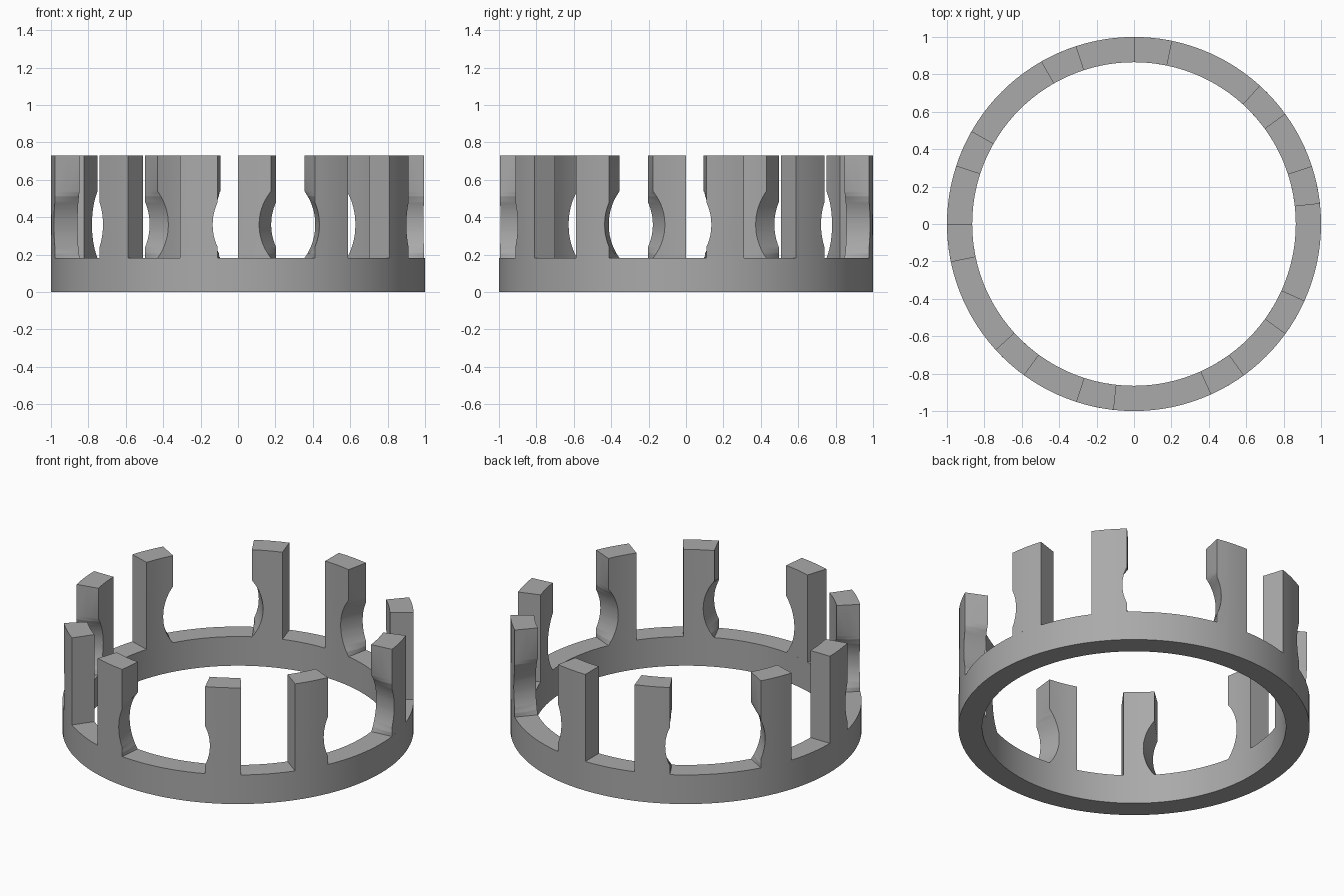
import bpy, bmesh, math

if "Cube" in bpy.data.objects:
    bpy.data.objects.remove(bpy.data.objects["Cube"])

R_OUT, R_IN = 1.0, 0.865            # ring radii
BASE_H, TOP_H = 0.183, 0.73         # ring height, post height
POCKET_Z, POCKET_R = 0.36, 0.289    # round pocket bored radially between posts
NEAR, FAR = math.radians(15.25), math.radians(27.0)  # post edges either side of a pocket

steel = bpy.data.materials.new("grey_metal")
steel.diffuse_color = (0.4, 0.4, 0.4, 1)
steel.use_nodes = True
steel.node_tree.nodes["Principled BSDF"].inputs["Base Color"].default_value = steel.diffuse_color


def finish(bm, name):
    bmesh.ops.recalc_face_normals(bm, faces=bm.faces[:])
    mesh = bpy.data.meshes.new(name)
    bm.to_mesh(mesh)
    bm.free()
    mesh.materials.append(steel)
    obj = bpy.data.objects.new(name, mesh)
    bpy.context.collection.objects.link(obj)
    bpy.ops.object.select_all(action='DESELECT')
    obj.select_set(True)
    bpy.context.view_layer.objects.active = obj
    bpy.ops.object.shade_smooth_by_angle(angle=math.radians(30))
    return obj


# Base ring: a rectangular section swept round the axis
def base_ring(n=120):
    bm = bmesh.new()
    section = [(R_OUT, 0), (R_OUT, BASE_H), (R_IN, BASE_H), (R_IN, 0)]
    loops = []
    for i in range(n):
        a = math.tau * i / n
        loops.append([bm.verts.new((r * math.cos(a), r * math.sin(a), z)) for r, z in section])
    for i in range(n):
        p, q = loops[i], loops[(i + 1) % n]
        for j in range(4):
            k = (j + 1) % 4
            bm.faces.new((p[j], q[j], q[k], p[k]))
    finish(bm, "base_ring")


# Angle of the pocket-side edge: flat radial side, or the round pocket where deeper
def edge_angle(r, z):
    half = math.sqrt(max(0, POCKET_R ** 2 - (z - POCKET_Z) ** 2))
    return max(NEAR, math.asin(half / r))


def post(name, centre, side):
    bm = bmesh.new()
    zs = {BASE_H, TOP_H}
    radii = [R_OUT, (R_OUT + R_IN) / 2, R_IN]
    for r in radii:                 # heights where the pocket meets the flat side
        h = math.sqrt(POCKET_R ** 2 - (r * math.sin(NEAR)) ** 2)
        for i in range(-6, 7):
            z = POCKET_Z + h * math.sin(i * math.pi / 12)
            if z > BASE_H + 0.002:
                zs.add(round(z, 4))
    rows = []
    for z in sorted(zs):
        # outer arc, pocket side, inner arc, plain side
        pts = []
        for r, ts in ((radii[0], (0, .25, .5, .75, 1)), (radii[1], (1,)),
                      (radii[2], (1, .75, .5, .25, 0))):
            e = edge_angle(r, z)
            pts += [(r, FAR + (e - FAR) * t) for t in ts]
        rows.append([bm.verts.new((r * math.cos(centre + side * a),
                                   r * math.sin(centre + side * a), z)) for r, a in pts])
    n = len(rows[0])
    for p, q in zip(rows, rows[1:]):
        for j in range(n):
            k = (j + 1) % n
            bm.faces.new((p[j], p[k], q[k], q[j]))
    bm.faces.new(rows[-1])
    bm.faces.new(rows[0])
    finish(bm, name)


base_ring()
# Five pockets, each flanked by a mirrored pair of posts
for i in range(5):
    c = math.radians(63 + 72 * i)
    post(f"left_post_{i + 1}", c, 1)
    post(f"right_post_{i + 1}", c, -1)
